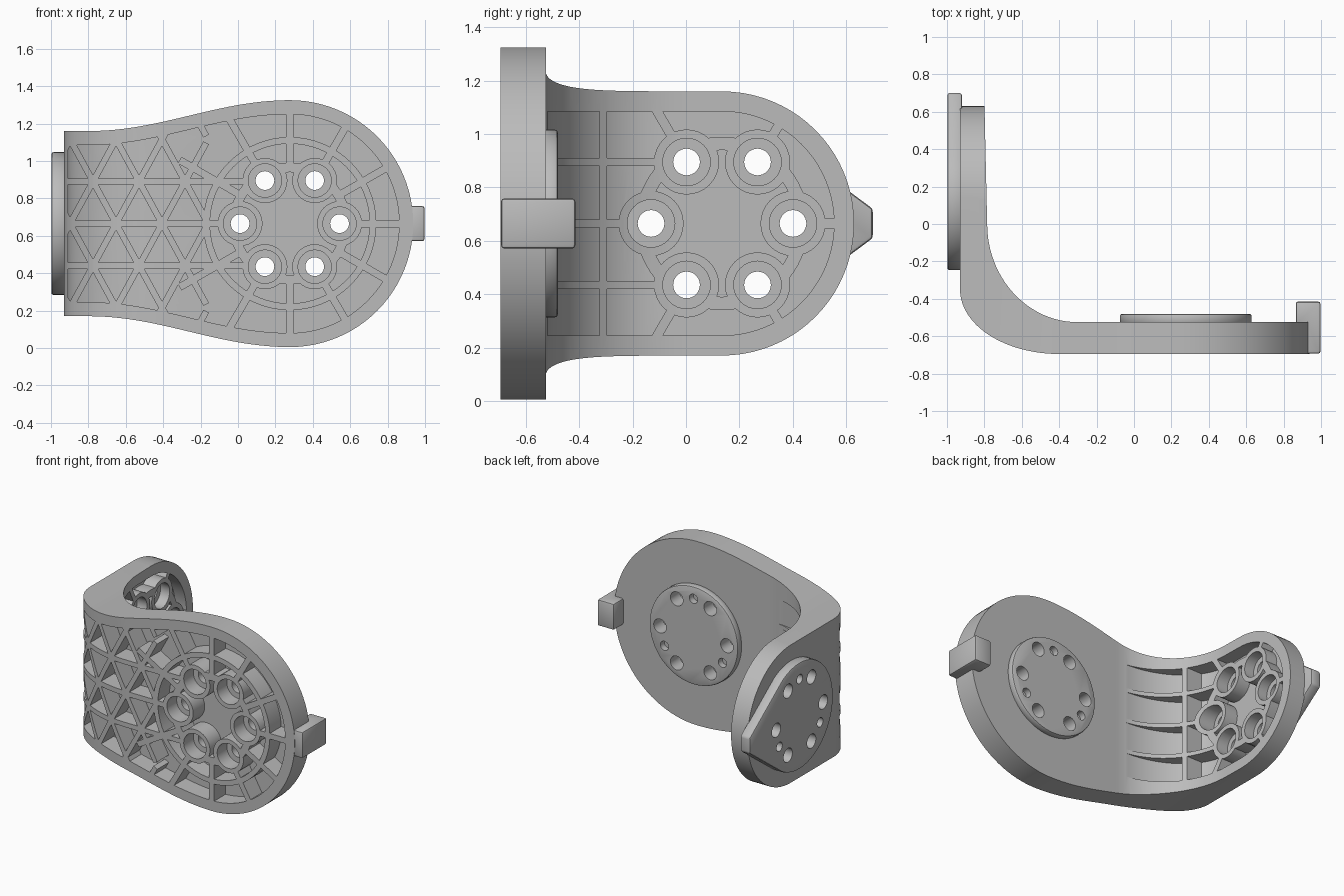
import bpy, bmesh
from math import sin, cos, pi, radians, hypot

if "Cube" in bpy.data.objects:
    bpy.data.objects.remove(bpy.data.objects["Cube"])

MID = 0.665        # height of the centre line
FX = 0.277         # bolt circle centre on the front plate
SY = 0.135         # bolt circle centre on the side arm
BOLT = 0.266       # bolt circle radius

grey = bpy.data.materials.new("plain grey")
grey.use_nodes = True
grey.diffuse_color = (0.5, 0.5, 0.5, 1)
grey.node_tree.nodes["Principled BSDF"].inputs["Base Color"].default_value = (0.5, 0.5, 0.5, 1)


# Helpers: 2D shapes, prisms, booleans
def arc(cx, cy, rx, ry, a0, a1, n=24):
    steps = [radians(a0 + (a1 - a0) * i / n) for i in range(n + 1)]
    return [(cx + rx * cos(a), cy + ry * sin(a)) for a in steps]


def circle(cx, cy, r, n=32):
    return arc(cx, cy, r, r, 0, 360, n)[:-1]


def bar(p, q, w):
    dx, dy = q[0] - p[0], q[1] - p[1]
    k = w / 2 / hypot(dx, dy)
    nx, ny = -dy * k, dx * k
    return [(p[0] + nx, p[1] + ny), (p[0] - nx, p[1] - ny),
            (q[0] - nx, q[1] - ny), (q[0] + nx, q[1] + ny)]


def ring(cx, cy, r, w):
    # the tiny gap at angle zero is hidden inside a rib
    return (arc(cx, cy, r + w / 2, r + w / 2, 0.5, 359.5, 64)
            + arc(cx, cy, r - w / 2, r - w / 2, 359.5, 0.5, 64))


def polar(cx, r, deg):
    return (cx + r * cos(radians(deg)), MID + r * sin(radians(deg)))


def prisms(name, shapes, axis, lo, hi):
    place = {"x": lambda a, b, c: (c, a, b),
             "y": lambda a, b, c: (a, c, b),
             "z": lambda a, b, c: (a, b, c)}[axis]
    bm = bmesh.new()
    for pts in shapes:
        n = len(pts)
        low = [bm.verts.new(place(a, b, lo)) for a, b in pts]
        top = [bm.verts.new(place(a, b, hi)) for a, b in pts]
        bm.faces.new(low)
        bm.faces.new(top)
        for i in range(n):
            j = (i + 1) % n
            bm.faces.new((low[i], low[j], top[j], top[i]))
    bmesh.ops.recalc_face_normals(bm, faces=bm.faces)
    mesh = bpy.data.meshes.new(name)
    bm.to_mesh(mesh)
    bm.free()
    mesh.materials.append(grey)
    obj = bpy.data.objects.new(name, mesh)
    bpy.context.collection.objects.link(obj)
    return obj


def bake(obj):
    bpy.context.view_layer.update()
    deps = bpy.context.evaluated_depsgraph_get()
    mesh = bpy.data.meshes.new_from_object(obj.evaluated_get(deps))
    obj.modifiers.clear()
    obj.data = mesh


def combine(obj, tool, op):
    m = obj.modifiers.new("cut", "BOOLEAN")
    m.operation, m.object, m.solver, m.use_self = op, tool, "EXACT", True
    bake(obj)
    bpy.data.objects.remove(tool)


def bevel(obj, width, segments=2):
    m = obj.modifiers.new("bevel", "BEVEL")
    m.width, m.segments, m.limit_method = width, segments, "ANGLE"
    m.angle_limit = radians(40)
    bake(obj)


def front_outline(inset, left):
    # wide round head easing into a narrower tail
    top = []
    for i in range(29):
        x = 0.25 + (left - 0.25) * i / 28
        t = min(max((x + 0.8) / 1.08, 0), 1)
        top.append((x, 0.495 - inset + 0.165 * (0.5 - 0.5 * cos(pi * t))))
    r = 0.66 - inset
    return (arc(FX, MID, r, r, -90, 90, 48) + [(x, MID + h) for x, h in top]
            + [(x, MID - h) for x, h in reversed(top)])


def side_outline(r, half, start):
    return [(start, MID - half), (SY, MID - half)] + arc(SY, MID, r, r, -90, 90, 40) \
        + [(SY, MID + half), (start, MID + half)]


# Bracket body: bent profile trimmed by both plate outlines
profile = ([(0.96, -0.695)] + arc(-0.4, -0.35, 0.53, 0.345, 270, 180)
           + [(-0.93, 0.66), (-0.80, 0.66)]
           + arc(-0.3, 0, 0.485, 0.525, 180, 270) + [(0.96, -0.525)])
body = prisms("bracket_body", [profile], "z", -0.1, 1.45)
combine(body, prisms("front_trim", [front_outline(0, -0.96)], "y", -0.9, 0.9), "INTERSECT")
combine(body, prisms("side_trim", [side_outline(0.495, 0.8, -0.9)], "x", -1.2, 1.2), "INTERSECT")

# Front pockets, open to the front, with a triangular grid and a spoked hub left standing
pocket = prisms("front_pocket", [[(1, -0.9), (1, -0.565)]
                + arc(-0.35, -0.2, 0.56, 0.365, 270, 180) + [(-0.91, -0.9)]], "z", -0.1, 1.45)
combine(pocket, prisms("front_pocket_edge", [front_outline(0.075, -0.95)], "y", -1, 0.2), "INTERSECT")
ribs = [bar((-1, MID), (0.01, MID), 0.036)]
for s in (1, -1):
    ribs.append(bar((-1, MID + s * 0.225), (0.08, MID + s * 0.225), 0.034))
    for k in range(-2, 5):
        x0 = -0.652 + 0.246 * k
        ends = []
        for z in (0.1, 1.25):
            x = x0 + s * (z - MID) / 1.83
            if x > -0.17:
                z = MID + s * (-0.17 - x0) * 1.83
                x = -0.17
            ends.append((x, z))
        if abs(ends[0][1] - ends[1][1]) > 0.05:
            ribs.append(bar(ends[0], ends[1], 0.034))
for k in range(12):
    if k != 6:
        ribs.append(bar(polar(FX, BOLT + 0.03, 30 * k), polar(FX, 0.68, 30 * k), 0.04))
ribs += [ring(FX, MID, 0.445, 0.036), ring(FX, MID, 0.3, 0.05)]
ribs += [circle(*polar(FX, BOLT, 60 * k), 0.12) for k in range(6)]
combine(pocket, prisms("front_ribs", ribs, "y", -1.1, 0.3), "DIFFERENCE")
combine(body, pocket, "DIFFERENCE")

# Side pockets, open to the inside of the bend
pocket = prisms("side_pocket", [[(-0.885, 0.8)] + arc(-0.35, -0.1, 0.535, 0.42, 180, 270)
                + [(-0.3, -0.3), (-0.5, 0.8)]], "z", -0.1, 1.45)
combine(pocket, prisms("side_pocket_edge", [side_outline(0.42, 0.4201, -0.7)], "x", -1.1, 0), "INTERSECT")
ribs = [bar((-0.31, 0.1), (-0.31, 1.25), 0.028), bar((-0.8, MID), (-0.13, MID), 0.03)]
for s in (1, -1):
    ribs.append(bar((-0.8, MID + s * 0.23), (0, MID + s * 0.23), 0.03))
ribs += [bar(polar(SY, BOLT, a), polar(SY, 0.55, a), 0.036) for a in (0, 60, 120, 240, 300)]
ribs += [ring(SY, MID, 0.3, 0.05)]
ribs += [circle(*polar(SY, BOLT, 60 * k), 0.122) for k in range(6)]
combine(pocket, prisms("side_ribs", ribs, "x", -1.2, 0.1), "DIFFERENCE")
combine(body, pocket, "DIFFERENCE")

# Mounting discs: round one behind the front plate, pointed one outside the side arm
front_disc = prisms("front_disc", [circle(FX, MID, 0.352, 64)], "y", -0.535, -0.48)
pointed = arc(SY, MID, 0.382, 0.382, 59, 301, 56) + [(0.70, MID - 0.055), (0.70, MID + 0.055)]
side_disc = prisms("side_disc", [pointed], "x", -0.998, -0.92)
for disc in (front_disc, side_disc):
    bevel(disc, 0.012)

# Bolt holes, counterbores and small pin holes
for cx, axis, disc, through, bore, pin in (
        (FX, "y", front_disc, (-0.9, -0.3), (-0.9, -0.585), (-0.6, -0.3)),
        (SY, "x", side_disc, (-1.2, -0.6), (-0.865, -0.6), (-1.2, -0.85))):
    bolts = [polar(cx, BOLT, 60 * k) for k in range(6)]
    pins = [circle(*polar(cx, BOLT, a), 0.033, 20) for a in (90, 210, 330)]
    holes = [circle(*p, 0.05) for p in bolts]
    combine(body, prisms("counterbores", [circle(*p, 0.089) for p in bolts], axis, *bore), "DIFFERENCE")
    combine(body, prisms("bolt_holes", holes, axis, *through), "DIFFERENCE")
    combine(disc, prisms("disc_bolt_holes", holes, axis, *through), "DIFFERENCE")
    combine(disc, prisms("pin_holes", pins, axis, *pin), "DIFFERENCE")

# Stop tab hooked over the round end of the front plate
tab = prisms("stop_tab", [[(0.915, -0.693), (0.997, -0.693), (0.997, -0.415), (0.865, -0.415),
                           (0.865, -0.535), (0.915, -0.535)]], "z", MID - 0.094, MID + 0.094)
bevel(tab, 0.012)

# Smooth the curved walls, keep the edges crisp
for obj in (body, front_disc, side_disc, tab):
    bpy.ops.object.select_all(action="DESELECT")
    obj.select_set(True)
    bpy.context.view_layer.objects.active = obj
    bpy.ops.object.shade_smooth_by_angle(angle=radians(30))
